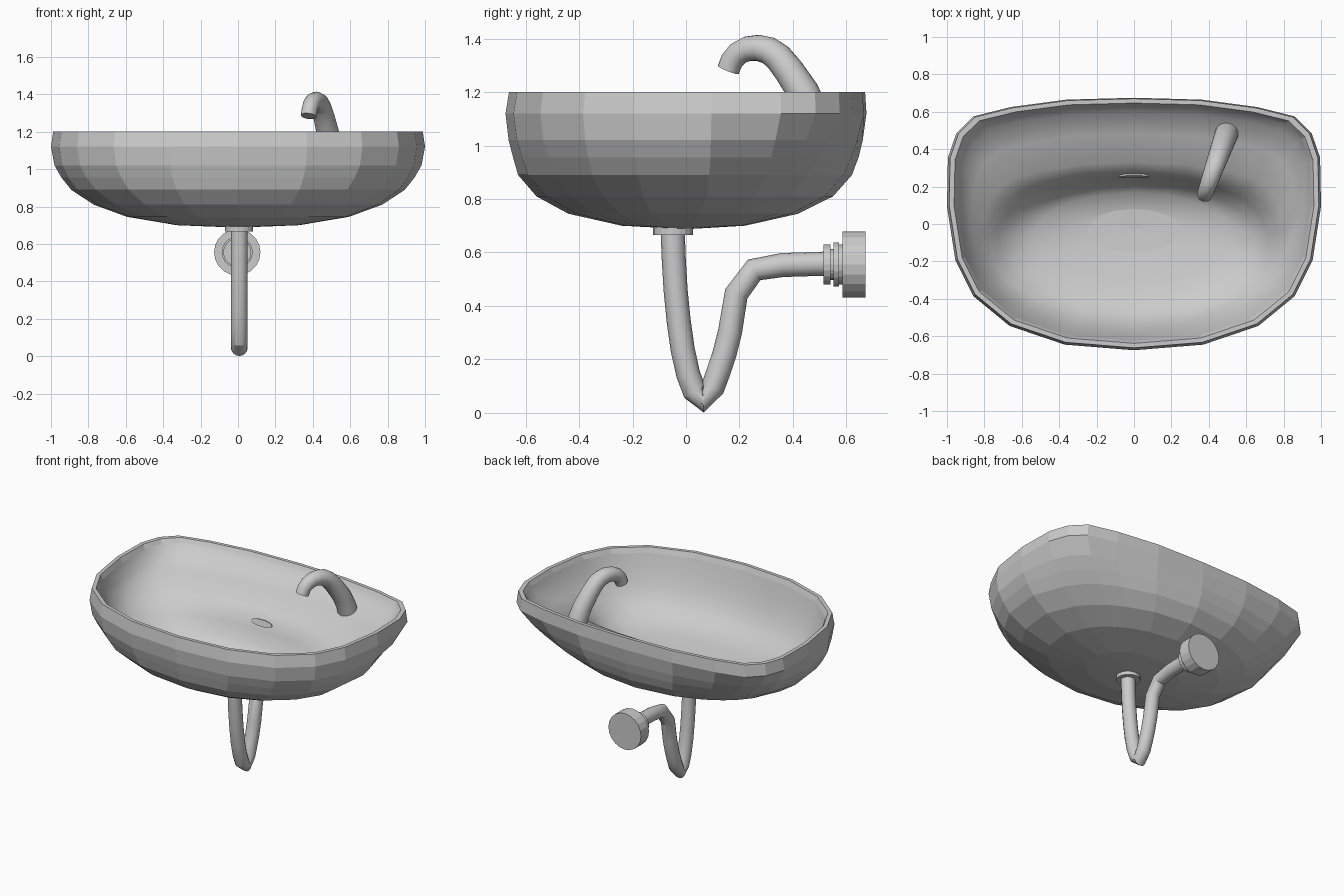
import bpy, bmesh, math
from mathutils import Vector, Matrix

if "Cube" in bpy.data.objects:
    bpy.data.objects.remove(bpy.data.objects["Cube"])


def material(name, v):
    m = bpy.data.materials.new(name)
    m.diffuse_color = (v, v, v, 1)
    m.use_nodes = True
    m.node_tree.nodes["Principled BSDF"].inputs["Base Color"].default_value = m.diffuse_color
    return m


CERAMIC = material("light grey ceramic", 0.6)


def finish(bm, name, smooth=None):
    bmesh.ops.recalc_face_normals(bm, faces=bm.faces)
    me = bpy.data.meshes.new(name)
    bm.to_mesh(me)
    bm.free()
    me.materials.append(CERAMIC)
    ob = bpy.data.objects.new(name, me)
    bpy.context.collection.objects.link(ob)
    if smooth:
        bpy.ops.object.select_all(action='DESELECT')
        ob.select_set(True)
        bpy.context.view_layer.objects.active = ob
        bpy.ops.object.shade_smooth_by_angle(angle=math.radians(smooth))
    return ob


def bridge(bm, rings):
    n = len(rings[0])
    for a, b in zip(rings, rings[1:]):
        for i in range(n):
            j = (i + 1) % n
            bm.faces.new((a[i], a[j], b[j], b[i]))


# Tube along a path of (point, radius), closed at both ends
def tube(name, path, sides, smooth):
    bm = bmesh.new()
    pts = [Vector(p) for p, r in path]
    across = (pts[-1] - pts[0]).cross(Vector((0, 0, 1))).normalized()
    rings = []
    for i, (p, r) in enumerate(path):
        t = Vector()
        if i:
            t += (pts[i] - pts[i - 1]).normalized()
        if i < len(pts) - 1:
            t += (pts[i + 1] - pts[i]).normalized()
        up = t.normalized().cross(across).normalized()
        rings.append([bm.verts.new(pts[i] + r * (math.cos(a) * across + math.sin(a) * up))
                      for a in (2 * math.pi * k / sides for k in range(sides))])
    bridge(bm, rings)
    bm.faces.new(rings[0])
    bm.faces.new(rings[-1])
    return finish(bm, name, smooth)


# Basin: rounded outline, flatter at the back, lofted outside, over the rim and inside
HALF = [(0, .68), (.36, .67), (.66, .63), (.86, .58), (.95, .49), (.995, .36), (1, .1),
        (.955, -.19), (.86, -.38), (.665, -.54), (.37, -.64), (0, -.67)]
OUTLINE = HALF + [(-x, y) for x, y in HALF[-2:0:-1]]

# Outside: half width, front y, back y, z, roundness
OUTSIDE = [
    (.33, -.24, .22, .70, 1), (.60, -.44, .42, .745, 1), (.78, -.56, .55, .81, .9),
    (.90, -.63, .62, .89, .6), (.95, -.65, .643, .955, .3), (.985, -.668, .658, 1.02, .1),
    (1, -.68, .67, 1.12, 0), (.988, -.667, .665, 1.20, 0),
]
# Inside: half width, front y, back y, front z, back z; rim, rear shelf, steep wall, floor
INSIDE = [
    (.962, -.643, .642, 1.20, 1.20), (.947, -.629, .628, 1.165, 1.175),
    (.92, -.60, .59, 1.06, 1.12), (.875, -.565, .48, .97, 1.075),
    (.82, -.52, .33, .89, 1.02), (.78, -.49, .272, .86, .97),
    (.73, -.455, .25, .83, .90), (.66, -.40, .215, .80, .82),
    (.53, -.31, .17, .775, .765), (.25, -.15, .08, .75, .743),
]


def ring(hx, yf, yb, zf, zb, front_round, back_round):
    out = []
    for x, y in OUTLINE:
        u = Vector((x, y / .675))
        u = u.lerp(u.normalized(), back_round if y > 0 else front_round)
        s = min(1, max(0, (u.y + 1) / 2))
        out.append(bm.verts.new((hx * u.x, (yf + yb) / 2 + (yb - yf) / 2 * u.y,
                                 zf + (zb - zf) * s)))
    return out


bm = bmesh.new()
loops = [ring(hx, yf, yb, z, z, r, r ** .45) for hx, yf, yb, z, r in OUTSIDE]
for hx, yf, yb, zf, zb in INSIDE:
    r = min(1, max(0, (.93 - hx) * 4))  # narrower rings are rounder
    loops.append(ring(hx, yf, yb, zf, zb, r, r))
bridge(bm, loops)
for f in list(bm.faces)[(len(OUTSIDE) + 1) * len(OUTLINE):]:  # inside is smooth
    f.smooth = True
for loop, c in ((loops[0], (0, 0, .687)), (loops[-1], (0, -.03, .74))):
    v = bm.verts.new(c)
    for i in range(len(loop)):
        bm.faces.new((loop[i], loop[(i + 1) % len(loop)], v))
finish(bm, "basin")

# Overflow plate on the steep back wall of the bowl
bm = bmesh.new()
bmesh.ops.create_cone(bm, cap_ends=True, segments=20, radius1=1, radius2=1, depth=1,
                      matrix=Matrix.Translation((0, .257, .945))
                      @ Matrix.Rotation(math.radians(73), 4, 'X')
                      @ Matrix.Diagonal((.08, .022, .009, 1)))
finish(bm, "overflow_plate")

# Tap: tapered hooked spout leaning diagonally over the bowl
SPOUT = [(.158, 1.283), (.172, 1.318), (.195, 1.345), (.23, 1.362), (.27, 1.365),
         (.31, 1.355), (.345, 1.33), (.385, 1.28), (.438, 1.20), (.473, 1.12), (.495, 1.03)]
tube("tap", [((.378 + (y - .158) * .36, y, z), .042 + (y - .158) * .065)
             for y, z in SPOUT], 20, 40)

# Drain pipe with a V-shaped trap
TRAP = [(-.05, .69), (-.046, .58), (-.039, .46), (-.027, .34), (-.012, .235), (.008, .145),
        (.032, .08), (.064, .046), (.1, .095), (.122, .155), (.145, .225), (.165, .305),
        (.188, .445), (.255, .535), (.36, .553), (.58, .56)]
tube("drain_pipe", [((.007, y, z), .045) for y, z in TRAP], 16, 25)


# Collars and wall flange, each a short cylinder
def disc(name, centre, radius, depth, along_y):
    bm = bmesh.new()
    m = Matrix.Translation(centre)
    if along_y:
        m = m @ Matrix.Rotation(math.pi / 2, 4, 'X')
    bmesh.ops.create_cone(bm, cap_ends=True, segments=20, radius1=radius, radius2=radius,
                          depth=depth, matrix=m)
    return finish(bm, name)


disc("drain_collar", (.006, -.048, .68), .075, .028, False)
for name, y0, y1, r in (("pipe_nut", .515, .54, .075), ("nut_neck", .54, .552, .058),
                        ("pipe_washer", .552, .572, .083), ("flange_neck", .57, .59, .075),
                        ("wall_flange", .585, .672, .124)):
    disc(name, (-.004, (y0 + y1) / 2, .555), r, y1 - y0, True)
